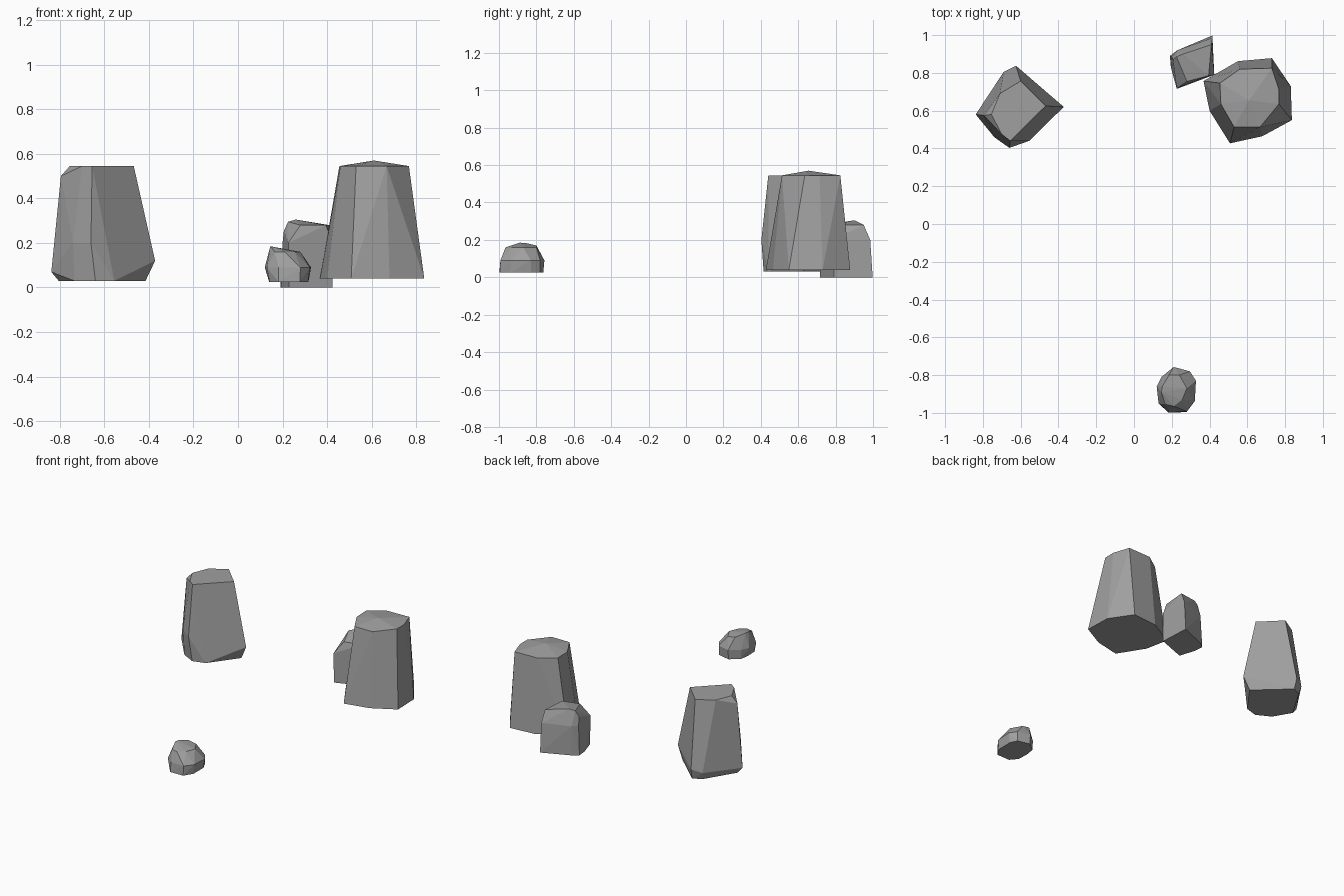
import bpy, bmesh, math

# Dark grey stone
stone = bpy.data.materials.new("dark_stone")
stone.diffuse_color = (0.35, 0.35, 0.35, 1)


def rock(name, layers, extra=()):
    """Faceted stone: convex hull around a few outline layers {z: [(x, y), ...]} plus loose corners."""
    bm = bmesh.new()
    for z, outline in layers.items():
        for x, y in outline:
            bm.verts.new((x, y, z))
    for p in extra:
        bm.verts.new(p)
    bmesh.ops.convex_hull(bm, input=bm.verts[:])
    loose = [v for v in bm.verts if not v.link_faces]
    bmesh.ops.delete(bm, geom=loose, context='VERTS')
    bmesh.ops.dissolve_limit(bm, angle_limit=math.radians(4),
                             verts=bm.verts[:], edges=bm.edges[:])
    bmesh.ops.recalc_face_normals(bm, faces=bm.faces[:])
    mesh = bpy.data.meshes.new(name)
    bm.to_mesh(mesh)
    bm.free()
    mesh.materials.append(stone)
    obj = bpy.data.objects.new(name, mesh)
    bpy.context.collection.objects.link(obj)
    return obj


# Tall stone on the left, wedge shaped with clipped corners
rock("tall_stone_left", {
    0.03: [(-.805, .585), (-.68, .79), (-.62, .82), (-.415, .63),
           (-.555, .44), (-.64, .415), (-.735, .465)],
    0.545: [(-.60, .757), (-.468, .625), (-.655, .44), (-.70, .475),
            (-.755, .58), (-.71, .69)],
}, [(-.372, .62, .12), (-.838, .58, .07), (-.625, .838, .10), (-.69, .805, .08),
    (-.66, .403, .20), (-.74, .46, .20), (-.795, .575, .50)])

# Tall stone on the right, tapered eight-sided block with a shallow peak
rock("tall_stone_right", {
    0.04: [(.368, .757), (.40, .60), (.508, .427), (.68, .465),
           (.836, .55), (.83, .73), (.73, .878), (.55, .862)],
    0.545: [(.455, .746), (.46, .635), (.53, .513), (.667, .513),
            (.767, .635), (.767, .714), (.73, .825), (.56, .82)],
}, [(.61, .655, .57)])

# Medium stone tucked behind the right one
rock("medium_stone_back", {
    0.0: [(.19, .89), (.23, .92), (.415, .998), (.425, .79), (.23, .717), (.195, .83)],
    0.20: [(.20, .885), (.23, .92), (.415, .985), (.425, .79), (.226, .718)],
    0.28: [(.41, .95), (.395, .785), (.28, .755)],
}, [(.206, .87, .255), (.225, .885, .295), (.26, .90, .305)])

# Small pebble at the front, sloping down to the right
rock("small_pebble_front", {
    0.025: [(.14, -.87), (.15, -.81), (.21, -.763), (.294, -.782),
            (.316, -.83), (.315, -.937), (.278, -.996), (.182, -.998), (.142, -.95)],
    0.09: [(.12, -.86), (.145, -.81), (.21, -.757), (.296, -.78), (.328, -.83),
           (.322, -.937), (.28, -.992), (.182, -.99), (.13, -.95)],
    0.16: [(.165, -.955), (.21, -.965), (.28, -.87), (.255, -.93), (.24, -.80)],
}, [(.145, -.89, .185), (.15, -.86, .184), (.185, -.80, .17)])
